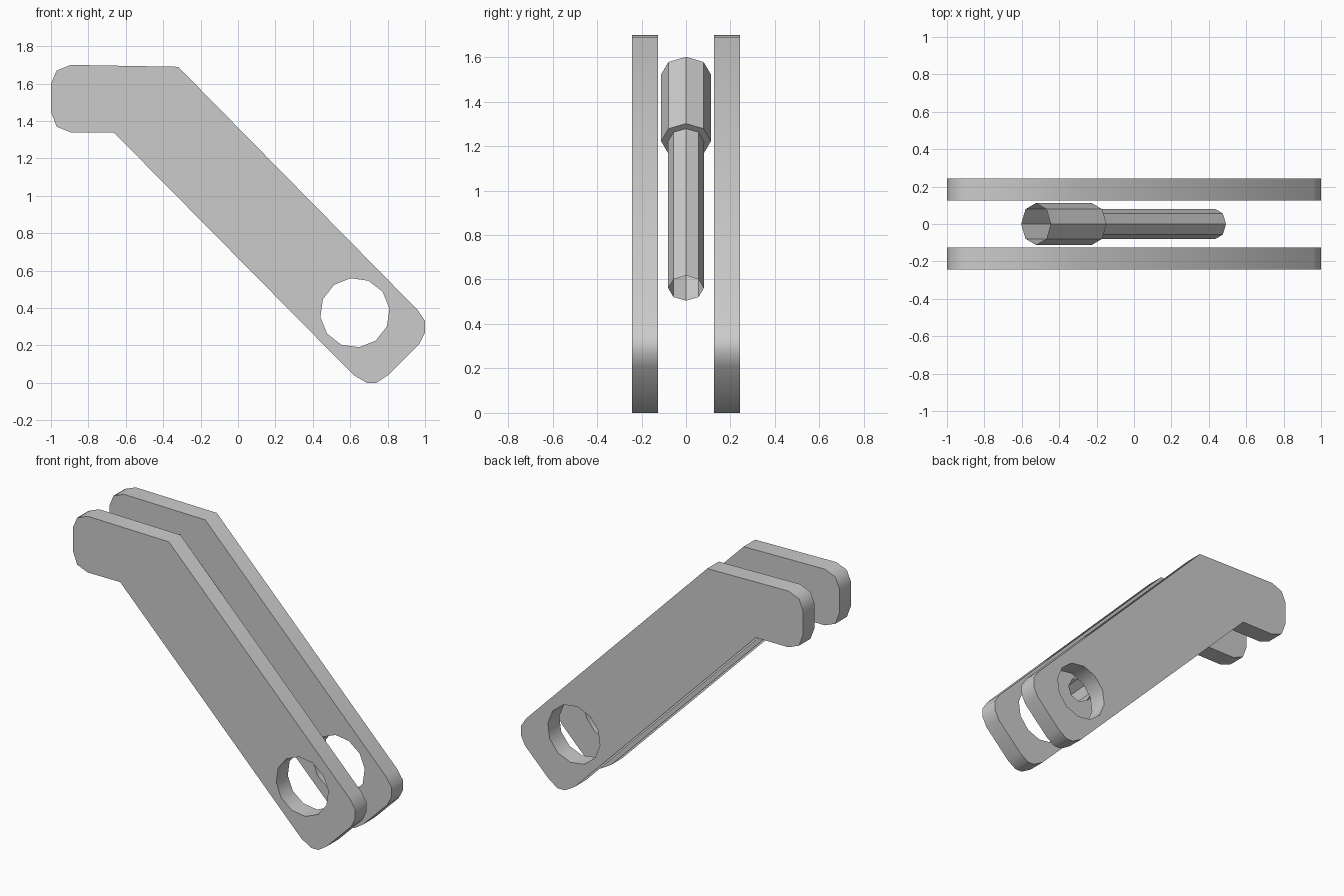
import bpy, bmesh, math
from mathutils import Vector, Matrix

if "Cube" in bpy.data.objects:
    bpy.data.objects.remove(bpy.data.objects["Cube"])

# Side plate outline (x, z) and the pin hole
OUTLINE = [(-1, 1.60), (-0.97, 1.67), (-0.895, 1.70), (-0.32, 1.69),
           (0.96, 0.39), (1, 0.33), (1, 0.27), (0.97, 0.21), (0.80, 0.04),
           (0.74, 0.003), (0.69, 0.003), (0.62, 0.04), (-0.665, 1.34),
           (-0.895, 1.34), (-0.97, 1.37), (-1, 1.45)]
HOLE = [(0.625 + 0.186 * math.cos(math.radians(7 + 30 * i)),
         0.375 + 0.186 * math.sin(math.radians(7 + 30 * i))) for i in range(12)]
OUTLINE = [(x, max(0, z - 0.003) if z < 0.01 else z) for x, z in OUTLINE]


def finish(obj, angle):
    bpy.ops.object.select_all(action='DESELECT')
    obj.select_set(True)
    bpy.context.view_layer.objects.active = obj
    bpy.ops.object.shade_smooth_by_angle(angle=math.radians(angle))


def plate(name, y):
    curve = bpy.data.curves.new(name, 'CURVE')
    curve.dimensions = '2D'
    curve.fill_mode = 'BOTH'
    curve.extrude = 0.0585
    for pts in (OUTLINE, HOLE):
        s = curve.splines.new('POLY')
        s.points.add(len(pts) - 1)
        for p, (x, z) in zip(s.points, pts):
            p.co = (x, z, 0, 1)
        s.use_cyclic_u = True
    tmp = bpy.data.objects.new(name + "_curve", curve)
    bpy.context.collection.objects.link(tmp)
    bpy.context.view_layer.update()
    bm = bmesh.new()
    bm.from_mesh(tmp.to_mesh())
    tmp.to_mesh_clear()
    bpy.data.objects.remove(tmp)
    # stand the profile upright, weld it and merge the flat triangles
    bm.transform(Matrix.Translation((0, y, 0)) @ Matrix.Rotation(math.pi / 2, 4, 'X'))
    bmesh.ops.remove_doubles(bm, verts=bm.verts, dist=1e-4)
    bmesh.ops.recalc_face_normals(bm, faces=bm.faces)
    mesh = bpy.data.meshes.new(name)
    bm.to_mesh(mesh)
    bm.free()
    obj = bpy.data.objects.new(name, mesh)
    bpy.context.collection.objects.link(obj)
    finish(obj, 46)


def piston(name, stations, sides=8):
    """Open stepped tube: stations are (axis point, radius)."""
    bm = bmesh.new()
    up, side = Vector((1, 0, 1)).normalized(), Vector((0, 1, 0))
    rings = []
    for centre, r in stations:
        rings.append([bm.verts.new(Vector(centre) + r * (
            math.cos(2 * math.pi * i / sides) * up +
            math.sin(2 * math.pi * i / sides) * side)) for i in range(sides)])
    for a, b in zip(rings, rings[1:]):
        for i in range(sides):
            j = (i + 1) % sides
            bm.faces.new((a[i], b[i], b[j], a[j]))
    # make the normals point away from the axis
    f = next(iter(bm.faces))
    f.normal_update()
    mid = (Vector(stations[0][0]) + Vector(stations[1][0])) / 2
    if f.normal.dot(f.calc_center_median() - mid) < 0:
        bmesh.ops.reverse_faces(bm, faces=bm.faces)
    mesh = bpy.data.meshes.new(name)
    bm.to_mesh(mesh)
    bm.free()
    obj = bpy.data.objects.new(name, mesh)
    bpy.context.collection.objects.link(obj)
    finish(obj, 30)


# Two side plates
plate("front_side_plate", -0.184)
plate("back_side_plate", 0.184)

# Hydraulic piston between them: wide sleeve, step, thin rod
top, step, end = (-0.524, 0, 1.522), (-0.226, 0, 1.222), (0.435, 0, 0.561)
piston("piston", [(top, 0.112), (step, 0.112), (step, 0.08), (end, 0.08)])
